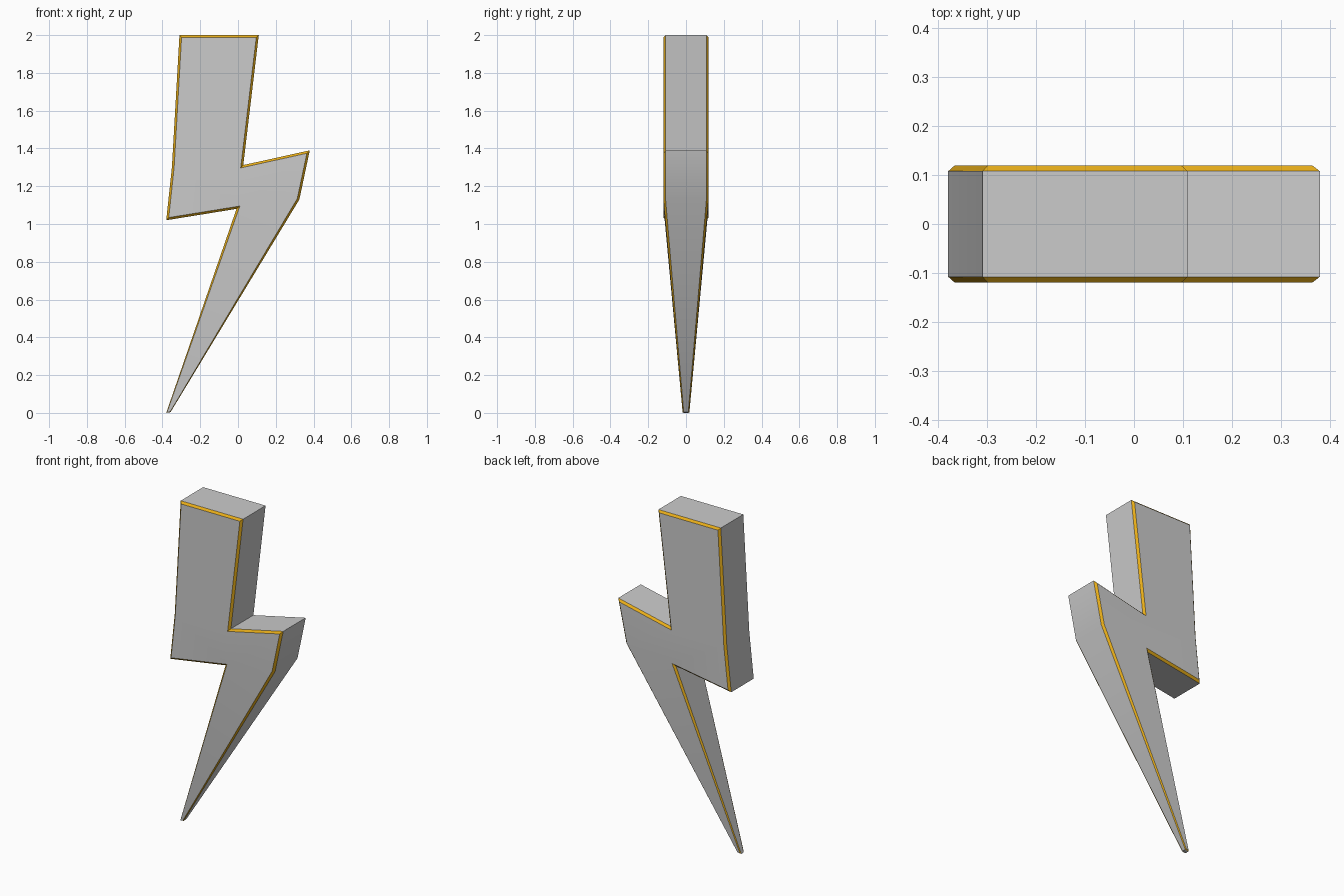
import bpy, bmesh
from mathutils import Vector

if "Cube" in bpy.data.objects:
    bpy.data.objects.remove(bpy.data.objects["Cube"])

# Bolt outline (x, z), clockwise from the top left; the two tip points are 5 and 6
outline = [Vector(p) for p in [
    (-0.31, 2.0), (0.11, 2.0), (0.028, 1.312), (0.38, 1.39), (0.325, 1.13),
    (-0.357, 0.004), (-0.38, 0.0), (-0.008, 1.08), (-0.38, 1.02), (-0.35, 1.30)]]
TIP = (5, 6)
N = len(outline)


def inset(i, d):
    """Move outline point i inward by d, keeping edges parallel."""
    a = (outline[i] - outline[i - 1]).normalized()
    b = (outline[(i + 1) % N] - outline[i]).normalized()
    na, nb = Vector((a.y, -a.x)), Vector((b.y, -b.x))
    return outline[i] + (na + nb) * (d / (1 + na.dot(nb)))


bm = bmesh.new()


def ring(side, face):
    """One loop of points: the wall edge, or the inset face edge."""
    verts = []
    for i in range(N):
        tip = i in TIP
        if face:
            p, y = inset(i, 0.003 if tip else 0.012), 0.018 if tip else 0.12
        else:
            p, y = outline[i], 0.012 if tip else 0.108
        verts.append(bm.verts.new((p.x, side * y, p.y)))
    return verts


# Loops from the front face through the wall to the back face
rings = [ring(-1, True), ring(-1, False), ring(1, False), ring(1, True)]
for k in range(3):
    for i in range(N):
        j = (i + 1) % N
        f = bm.faces.new((rings[k][i], rings[k][j], rings[k + 1][j], rings[k + 1][i]))
        f.material_index = 0 if k == 1 else 1

# Front and back: flat upper body and thinning lower blade
for r in (rings[0], rings[3]):
    bm.faces.new([r[i] for i in (0, 1, 2, 3, 4, 7, 8, 9)])
    bm.faces.new([r[i] for i in (4, 5, 6, 7)])
bmesh.ops.recalc_face_normals(bm, faces=bm.faces[:])

mesh = bpy.data.meshes.new("lightning_bolt")
bm.to_mesh(mesh)
bm.free()

# Gold chamfered edges on an otherwise plain grey bolt
gold = bpy.data.materials.new("gold_edge")
gold.diffuse_color = (0.8, 0.42, 0.01, 1)
gold.use_nodes = True
gold.node_tree.nodes["Principled BSDF"].inputs["Base Color"].default_value = gold.diffuse_color
mesh.materials.append(None)
mesh.materials.append(gold)

bolt = bpy.data.objects.new("lightning_bolt", mesh)
bpy.context.collection.objects.link(bolt)
bpy.context.view_layer.objects.active = bolt
bolt.select_set(True)
bpy.ops.object.shade_smooth_by_angle(angle=0.5)
